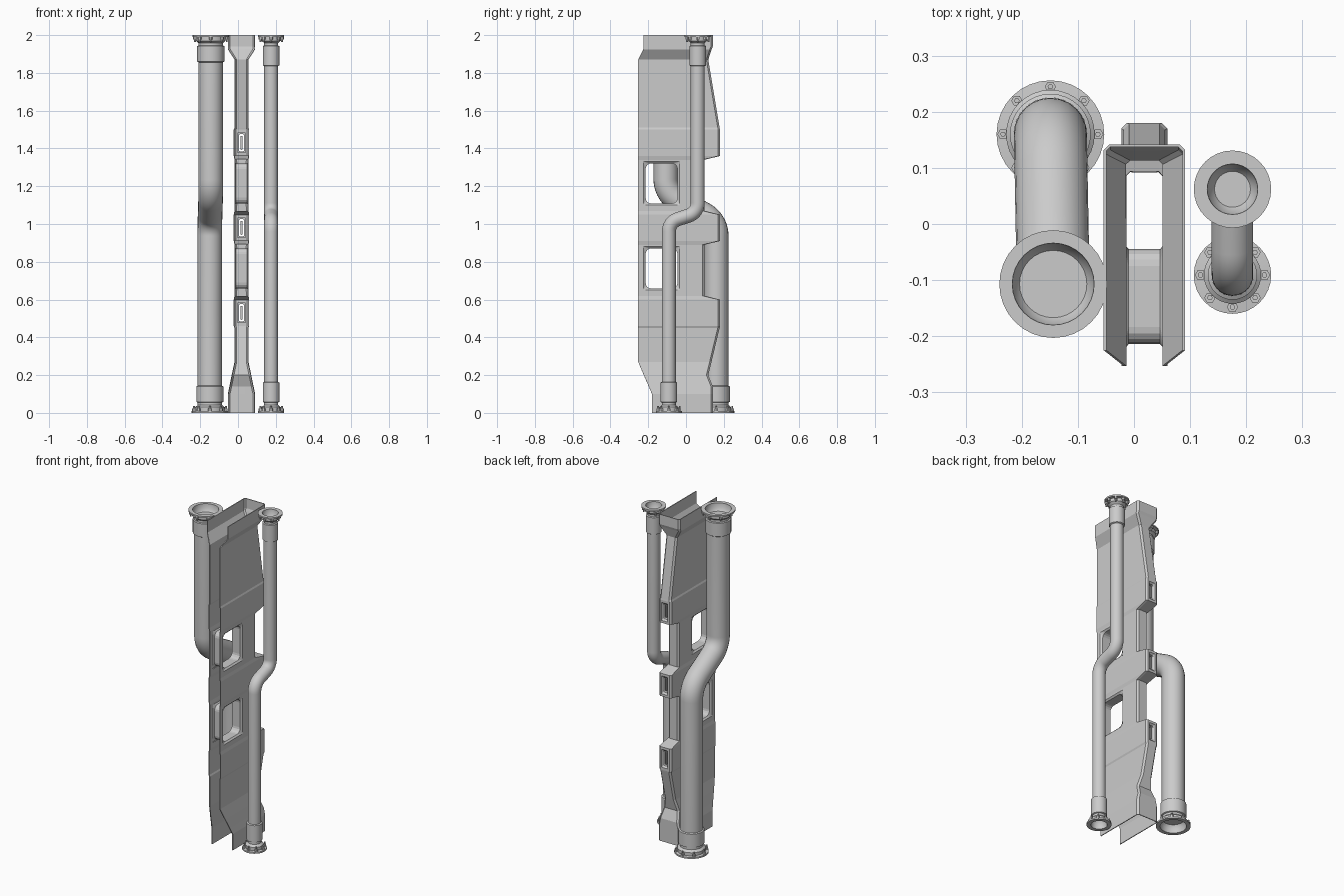
import bpy, bmesh, math
from mathutils import Vector

if "Cube" in bpy.data.objects:
    bpy.data.objects.remove(bpy.data.objects["Cube"])

GREY = (0.6, 0.6, 0.6, 1)
metal = bpy.data.materials.new("light grey metal")
metal.use_nodes = True
metal.diffuse_color = GREY
metal.node_tree.nodes["Principled BSDF"].inputs["Base Color"].default_value = GREY

MID = 0.0185          # centre line of the channel beam


def finish(name, bm, smooth=False):
    mesh = bpy.data.meshes.new(name)
    bm.to_mesh(mesh)
    bm.free()
    mesh.materials.append(metal)
    obj = bpy.data.objects.new(name, mesh)
    bpy.context.collection.objects.link(obj)
    if smooth:
        bpy.ops.object.select_all(action='DESELECT')
        obj.select_set(True)
        bpy.context.view_layer.objects.active = obj
        bpy.ops.object.shade_smooth_by_angle(angle=math.radians(35))
    return obj


def loft(bm, loops, cap_start=False, cap_end=False):
    """Bridge equal closed loops in order."""
    rings = [[bm.verts.new(p) for p in loop] for loop in loops]
    n = len(rings[0])
    faces = []
    for a, b in zip(rings, rings[1:]):
        for i in range(n):
            j = (i + 1) % n
            faces.append(bm.faces.new((a[i], a[j], b[j], b[i])))
    if cap_start:
        faces.append(bm.faces.new(rings[0][::-1]))
    if cap_end:
        faces.append(bm.faces.new(rings[-1]))
    bmesh.ops.recalc_face_normals(bm, faces=faces)


def circle(x, y, z, r, sides):
    return [(x + r * math.cos(math.tau * i / sides),
             y + r * math.sin(math.tau * i / sides), z) for i in range(sides)]


def rounded_rect(hu, hv, r, steps=5):
    pts = []
    for k, (su, sv) in enumerate(((1, 1), (-1, 1), (-1, -1), (1, -1))):
        for s in range(steps):
            a = math.pi / 2 * (k + s / (steps - 1))
            pts.append((su * (hu - r) + r * math.cos(a), sv * (hv - r) + r * math.sin(a)))
    return pts


# Channel beam: levels of (height, half width, front edge, back edge)
NARROW, WIDE, FLARE = 0.037, 0.041, 0.0725
FRONT, STEP, BACK, FOOT = -0.253, 0.097, 0.18, 0.142
levels = [(0, FLARE, -0.18, FOOT), (0.1, FLARE, -0.18, FOOT),
          (0.14, 0.064, -0.197, FOOT), (0.2, 0.052, -0.223, 0.118),
          (0.27, NARROW, FRONT, 0.135), (0.45, NARROW, FRONT, 0.178)]
block_bases = (0.46, 0.91, 1.36)
slots, windows = [], []
for z in block_bases:
    levels += [(z + dz, WIDE, FRONT, BACK) for dz in (0, 0.015, 0.125, 0.14)]
    slots.append((z + 0.015, z + 0.125))
    if z != block_bases[-1]:
        levels += [(z + dz, NARROW, FRONT, STEP) for dz in (0.16, 0.19, 0.42, 0.43)]
        windows.append((z + 0.19, z + 0.42))
levels += [(1.51, NARROW, FRONT, 0.178), (1.87, NARROW, FRONT, 0.118),
           (1.925, FLARE, -0.225, 0.136), (1.94, FLARE, -0.225, FOOT), (2, FLARE, -0.225, FOOT)]

CHAMFER, SLOT = 0.01, 0.02
bm = bmesh.new()
rows = []
for z, w, f, b in levels:
    half = [(w, f), (w, f + 0.028), (w, f + 0.219), (w, b - CHAMFER), (w - CHAMFER, b), (SLOT, b)]
    section = half + [(-x, y) for x, y in reversed(half)]
    rows.append([bm.verts.new((MID + x, y, z)) for x, y in section])
for lo, hi, level in zip(rows, rows[1:], levels):
    is_slot = any(abs(level[0] - s[0]) < 1e-4 for s in slots)
    is_window = any(abs(level[0] - s[0]) < 1e-4 for s in windows)
    for i in range(len(lo) - 1):
        if (is_slot and i == 5) or (is_window and i in (1, 9)):
            continue
        bm.faces.new((lo[i], lo[i + 1], hi[i + 1], hi[i]))
beam = finish("channel_beam", bm)
shell = beam.modifiers.new("sheet thickness", 'SOLIDIFY')
shell.thickness = 0.005
shell.offset = -1

# Window tunnels joining both side sheets
for k, (z0, z1) in enumerate(windows):
    cy, cz, hv = FRONT + 0.1235, (z0 + z1) / 2, (z1 - z0) / 2
    outer = rounded_rect(0.0955, hv, 0.004)
    inner = rounded_rect(0.0845, hv - 0.009, 0.03)
    bm = bmesh.new()
    loft(bm, [[(MID + x, cy + u, cz + v) for u, v in loop]
              for x, loop in ((NARROW, outer), (0.028, inner), (-0.028, inner), (-NARROW, outer))])
    finish(f"window_tunnel_{k + 1}", bm)

# Slot frames and latch bars in the rear blocks
for k, (z0, z1) in enumerate(slots):
    cz, hv = (z0 + z1) / 2, (z1 - z0) / 2
    outer = rounded_rect(SLOT, hv, 0.002)
    inner = rounded_rect(0.014, hv - 0.009, 0.009)
    bm = bmesh.new()
    loft(bm, [[(MID + u, y, cz + v) for u, v in loop]
              for y, loop in ((BACK, outer), (0.17, inner), (0.15, inner), (0.15, outer))])
    finish(f"slot_frame_{k + 1}", bm)
    bar = rounded_rect(0.004, hv - 0.018, 0.002, 3)
    bm = bmesh.new()
    loft(bm, [[(MID + u, y, cz + v) for u, v in bar] for y in (0.15, 0.168)], True, True)
    finish(f"latch_bar_{k + 1}", bm)


def bent_path(points, radius, steps=10):
    """Polyline with its inner corners rounded to arcs."""
    pts = [Vector(p) for p in points]
    path = [pts[0]]
    for a, c, b in zip(pts, pts[1:], pts[2:]):
        d1, d2 = (c - a).normalized(), (b - c).normalized()
        turn = d1.angle(d2)
        reach = radius * math.tan(turn / 2)
        centre = c + (d2 - d1).normalized() * radius / math.cos(turn / 2)
        start, end = c - d1 * reach - centre, c + d2 * reach - centre
        for s in range(steps + 1):
            t = s / steps
            mix = start * math.sin((1 - t) * turn) + end * math.sin(t * turn)
            path.append(centre + mix / math.sin(turn))
    return path + [pts[-1]]


def pipe(name, points, bend, r, sides=24):
    path = bent_path(points, bend)
    loops = []
    for i, p in enumerate(path):
        before = (p - path[i - 1]).normalized() if i else Vector()
        after = (path[i + 1] - p).normalized() if i < len(path) - 1 else Vector()
        tangent = (before + after).normalized()
        across = Vector((1, 0, 0))
        normal = across.cross(tangent).normalized()
        loops.append([p + r * (across * math.cos(a) + normal * math.sin(a))
                      for a in (math.tau * k / sides for k in range(sides))])
    bm = bmesh.new()
    loft(bm, loops)
    finish(name, bm, True)


def coupling(name, x, y, end, up, p, r, sleeve):
    """Open bowl, flange disc, collar and sleeve, with a ring of bolts."""
    profile = [(p - 0.005, 0.045), (p + 0.006, 0.03), (p + 0.008, 0), (r, 0), (r, 0.009),
               (p + 0.014, 0.011), (p + 0.014, 0.03), (p + 0.006, 0.036), (p, 0.042),
               (p, 0.055), (p + 0.007, 0.058), (p + 0.007, sleeve), (p, sleeve + 0.004)]
    bm = bmesh.new()
    loft(bm, [circle(x, y, end + up * z, q, 32) for q, z in profile], True)
    finish(name + "_flange", bm, True)
    bm = bmesh.new()
    ring = (p + 0.008 + r) / 2
    for k in range(8):
        a = math.tau * k / 8
        bx, by = x + ring * math.cos(a), y + ring * math.sin(a)
        steps = ((0.01, 0.008), (0.01, 0.022), (0.005, 0.022), (0.005, 0.036))
        loft(bm, [circle(bx, by, end + up * z, q, 6) for q, z in steps], False, True)
    finish(name + "_bolts", bm)


# Two offset pipes: name, x top, x bottom, y top, y bottom, bend heights, bend, radius, flange, sleeve
for name, xt, xb, yt, yb, zt, zb, bend, p, r, sleeve in (
        ("large", -0.144, -0.149, -0.107, 0.16, 1.16, 1.015, 0.13, 0.065, 0.096, 0.14),
        ("small", 0.1755, 0.1755, 0.062, -0.091, 1.06, 1.01, 0.07, 0.037, 0.069, 0.16)):
    pipe(name + "_pipe", [(xt, yt, 1.95), (xt, yt, zt), (xb, yb, zb), (xb, yb, 0.05)], bend, p)
    coupling(name + "_top", xt, yt, 2, -1, p, r, sleeve)
    coupling(name + "_bottom", xb, yb, 0, 1, p, r, sleeve)
